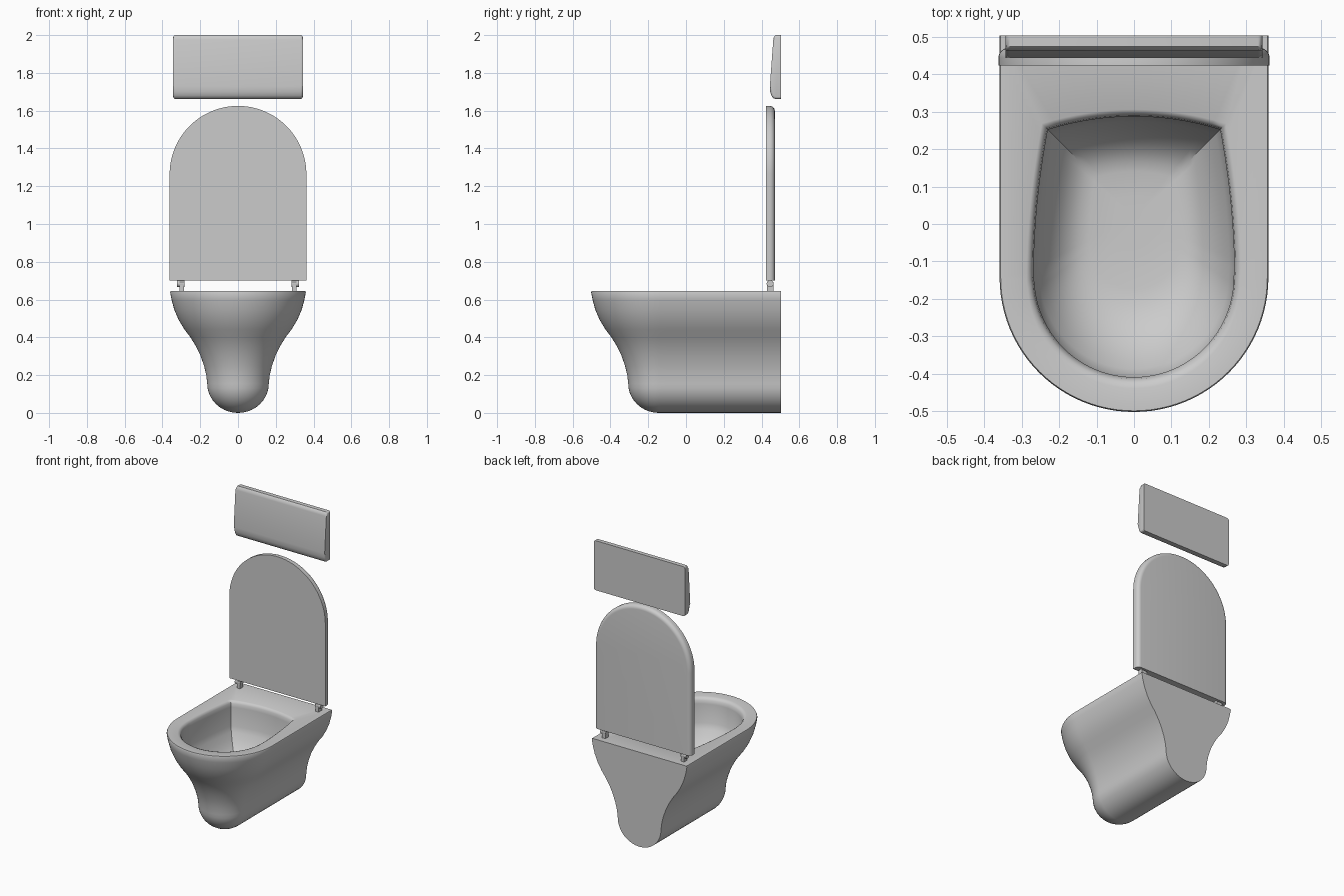
import bpy, bmesh, math

cube = bpy.data.objects.get("Cube")
if cube:
    bpy.data.objects.remove(cube)

grey = bpy.data.materials.new("light grey ceramic")
grey.use_nodes = True
COLOUR = (0.6, 0.6, 0.6, 1)
grey.diffuse_color = COLOUR
grey.node_tree.nodes["Principled BSDF"].inputs["Base Color"].default_value = COLOUR

BACK = 0.503          # wall plane
TOP = 0.645           # rim height
CY = -0.143           # centre of the rounded front


def finish(name, bm, angle=35):
    bmesh.ops.remove_doubles(bm, verts=bm.verts, dist=1e-5)
    bmesh.ops.recalc_face_normals(bm, faces=bm.faces)
    me = bpy.data.meshes.new(name)
    bm.to_mesh(me)
    bm.free()
    me.materials.append(grey)
    ob = bpy.data.objects.new(name, me)
    bpy.context.collection.objects.link(ob)
    bpy.ops.object.select_all(action='DESELECT')
    ob.select_set(True)
    bpy.context.view_layer.objects.active = ob
    bpy.ops.object.shade_smooth_by_angle(angle=math.radians(angle))
    return ob


def loft(bm, rings):
    """Join closed rings of equal point count with quads."""
    rows = [[bm.verts.new(p) for p in ring] for ring in rings]
    for a, b in zip(rows, rows[1:]):
        for i in range(len(a)):
            j = (i + 1) % len(a)
            bm.faces.new((a[i], a[j], b[j], b[i]))
    return rows


NB, NS, NF = 16, 16, 48   # samples on the back, each side, the front arc


def outline(back, side, radius):
    """Closed plan outline: back edge, right side, front arc, left side."""
    pts = [back(-1 + 2 * i / NB) for i in range(NB)]
    pts += [side(i / NS) for i in range(NS)]
    pts += [(radius * math.cos(math.pi * i / NF), CY - radius * math.sin(math.pi * i / NF))
            for i in range(NF)]
    pts += [(-x, y) for x, y in (side(1 - i / NS) for i in range(NS))]
    return pts


def body_ring(r, z):
    pts = outline(lambda t: (r * t, BACK), lambda t: (r, BACK + (CY - BACK) * t), r)
    return [(x, y, z) for x, y in pts]


def bowl_side(t):
    a, b, c = (1 - t) ** 2, 2 * t * (1 - t), t * t
    return (0.23 * a + 0.268 * (b + c), 0.252 * a + 0.05 * b + CY * c)


def bowl_ring(s, z):
    pts = outline(lambda t: (0.23 * t, 0.252 + 0.035 * (1 - t * t)), bowl_side, 0.266)
    return [(x * s, 0.02 + (y - 0.02) * s, z) for x, y in pts]


# Bowl body: outer shell, rim, inner wall and basin as one loft
profile = [(0.163 * math.sin(math.pi * i / 20), 0.155 * (1 - math.cos(math.pi * i / 20)))
           for i in range(11)]
profile += [(0.168, 0.2), (0.18, 0.25), (0.2, 0.306), (0.224, 0.355), (0.253, 0.402),
            (0.284, 0.442), (0.314, 0.492), (0.337, 0.545), (0.352, 0.6), (0.359, 0.638),
            (0.356, TOP)]
rim = [(1.07, TOP), (1.035, 0.640), (1.012, 0.628), (1.0, 0.605)]
basin = [(1.0, 0.475), (0.95, 0.44), (0.89, 0.405), (0.82, 0.372), (0.74, 0.345),
         (0.65, 0.323), (0.55, 0.309), (0.45, 0.303), (0.2, 0.30), (0.0, 0.30)]
bm = bmesh.new()
loft(bm, [body_ring(r, z) for r, z in profile] + [bowl_ring(s, z) for s, z in rim + basin])
bmesh.ops.dissolve_degenerate(bm, dist=1e-5, edges=bm.edges)
finish("bowl_body", bm)


# Raised lid: arched slab, rounded along its rear edge
def lid_ring(inset, y):
    r, zc = 0.362 - inset, 1.263
    arc = [(r * math.cos(math.pi * i / 64), y, zc + r * math.sin(math.pi * i / 64))
           for i in range(65)]
    return [(r, y, 0.70)] + arc + [(-r, y, 0.70)]


bm = bmesh.new()
steps = [math.pi / 2 * i / 6 for i in range(7)]
rows = loft(bm, [lid_ring(0, 0.424)] +
            [lid_ring(0.026 * (1 - math.cos(a)), 0.444 + 0.026 * math.sin(a)) for a in steps])
bm.faces.new(rows[0])
bm.faces.new(rows[-1])
finish("lid", bm)

# Flush plate: side profile swept across, softened front outline
plate = [(BACK, 1.662), (0.474, 1.662), (0.461, 1.667), (0.452, 1.68), (0.446, 1.70),
         (0.444, 1.73), (0.462, 1.975), (0.465, 1.99), (0.474, 2.0), (BACK, 2.0)]
bm = bmesh.new()
ends = [[bm.verts.new((x, y, z)) for y, z in plate] for x in (-0.343, 0.343)]
caps = [bm.faces.new(e) for e in ends]
for i in range(len(plate)):
    j = (i + 1) % len(plate)
    bm.faces.new((ends[0][i], ends[0][j], ends[1][j], ends[1][i]))
edges = [e for c in caps for e in c.edges if min(v.co.y for v in e.verts) < BACK - 0.01]
bmesh.ops.bevel(bm, geom=edges, offset=0.012, segments=3, profile=0.5, affect='EDGES')
finish("flush_plate", bm)

# Hinges: a post on the rim with a cross pin under the lid
for side, sx in (("left", 1), ("right", -1)):
    bm = bmesh.new()
    made = bmesh.ops.create_cube(bm, size=1)["verts"]
    for v in made:
        v.co = (sx * 0.297 + v.co.x * 0.024, 0.445 + v.co.y * 0.034, 0.668 + v.co.z * 0.05)
    finish(side + "_hinge_post", bm)
    bpy.ops.mesh.primitive_cylinder_add(vertices=24, radius=0.018, depth=0.042,
                                        location=(sx * 0.303, 0.445, 0.684),
                                        rotation=(0, math.pi / 2, 0))
    pin = bpy.context.object
    pin.name = side + "_hinge_pin"
    pin.data.materials.append(grey)
    bpy.ops.object.shade_smooth_by_angle(angle=math.radians(35))
